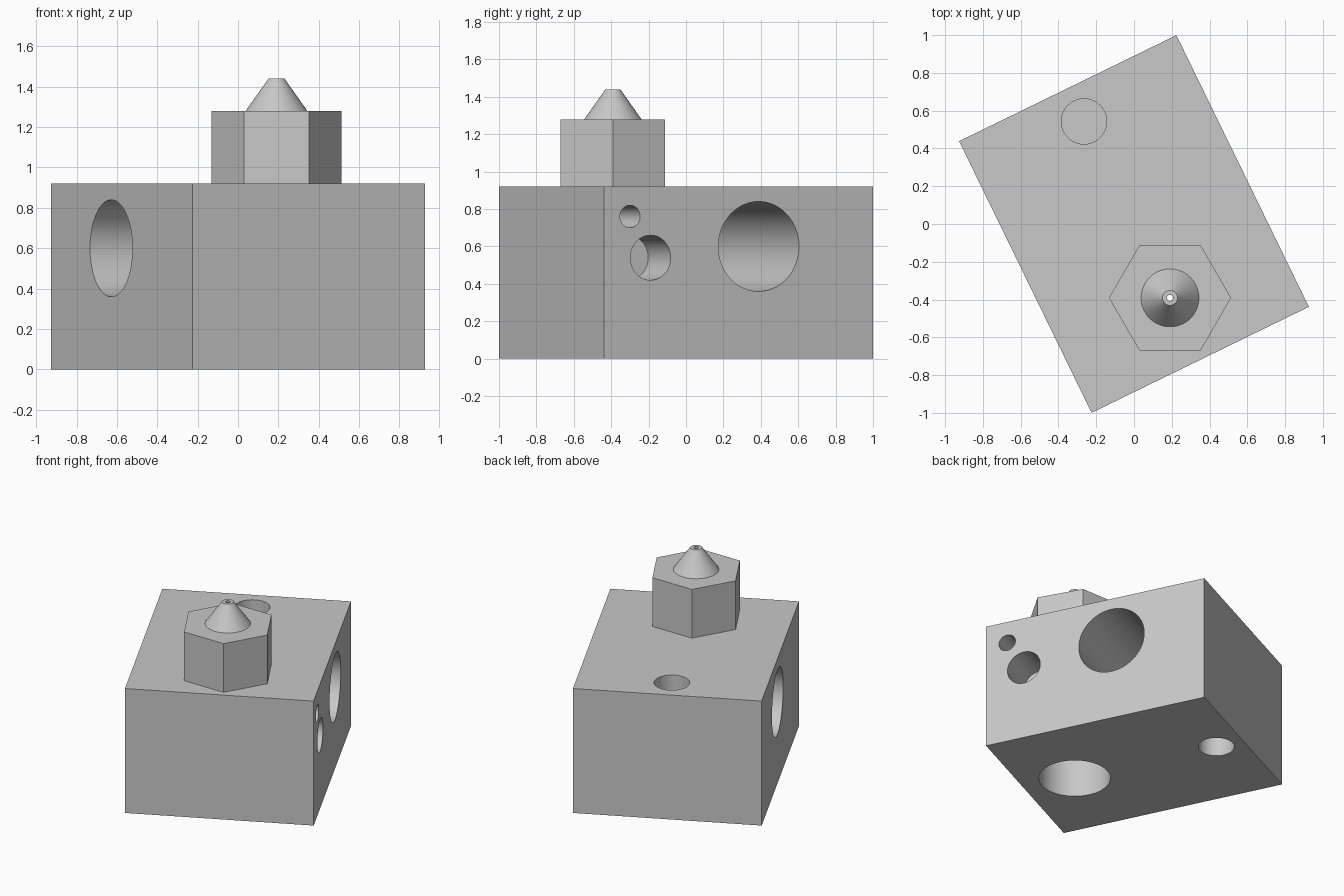
import bpy
import bmesh
from math import radians, cos, sin
from mathutils import Matrix, Vector

cube = bpy.data.objects.get("Cube")
if cube:
    bpy.data.objects.remove(cube, do_unlink=True)

metal = bpy.data.materials.new("light grey metal")
metal.use_nodes = True
GREY = (0.58, 0.58, 0.58, 1)
metal.diffuse_color = GREY
metal.node_tree.nodes["Principled BSDF"].inputs["Base Color"].default_value = GREY

TURN = radians(26)          # block is turned about the vertical
WIDTH, LENGTH, HEIGHT = 1.28, 1.60, 0.92
NOZZLE_V = -0.435           # nozzle position along the block
HEX_TOP, TIP_TOP = 1.28, 1.44
BORE, ORIFICE = 0.08, 0.016


def new_object(name, bm):
    bmesh.ops.recalc_face_normals(bm, faces=bm.faces)
    mesh = bpy.data.meshes.new(name)
    bm.to_mesh(mesh)
    bm.free()
    mesh.materials.append(metal)
    obj = bpy.data.objects.new(name, mesh)
    bpy.context.collection.objects.link(obj)
    return obj


def frustum(name, start, end, r1, r2=None, sides=64):
    """Solid prism or cone between two points, first corner on +x when upright."""
    start, end = Vector(start), Vector(end)
    axis = end - start
    spin = Vector((0, 0, 1)).rotation_difference(axis).to_matrix()
    bm = bmesh.new()
    rings = []
    for base, r in ((start, r1), (end, r1 if r2 is None else r2)):
        angles = [radians(360 * i / sides) for i in range(sides)]
        rings.append([bm.verts.new(base + spin @ Vector((r * cos(a), r * sin(a), 0)))
                      for a in angles])
    low, high = rings
    bm.faces.new(low[::-1])
    bm.faces.new(high)
    for i in range(sides):
        j = (i + 1) % sides
        bm.faces.new((low[i], low[j], high[j], high[i]))
    return new_object(name, bm)


def drill(target, start, end, radius):
    cutter = frustum("drill", start, end, radius)
    cutter.hide_render = True
    mod = target.modifiers.new("hole", "BOOLEAN")
    mod.operation, mod.solver, mod.object = "DIFFERENCE", "EXACT", cutter
    bpy.context.view_layer.objects.active = target
    bpy.ops.object.modifier_apply(modifier=mod.name)
    bpy.data.objects.remove(cutter, do_unlink=True)


# Block, drilled while square to the axes
bm = bmesh.new()
bmesh.ops.create_cube(bm, size=1, matrix=Matrix.Translation((0, 0, HEIGHT / 2))
                      @ Matrix.Diagonal((WIDTH, LENGTH, HEIGHT, 1)))
block = new_object("heater_block", bm)
side = WIDTH / 2

# Cartridge hole right through, then two blind holes in the side
drill(block, (-1, 0.12, 0.6), (1, 0.12, 0.6), 0.24)
for v, z, radius, depth in ((-0.523, 0.54, 0.12, 0.275), (-0.645, 0.76, 0.06, 0.40)):
    drill(block, (side - depth, v, z), (1, v, z), radius)

# Blind screw holes above and below
drill(block, (0, 0.604, HEIGHT - 0.4), (0, 0.604, 1.2), 0.12)
drill(block, (0, 0.604, -0.2), (0, 0.604, 0.4), 0.12)

# Stepped feed hole beneath the nozzle
drill(block, (0, NOZZLE_V, -0.2), (0, NOZZLE_V, 0.44), 0.24)
drill(block, (0, NOZZLE_V, 0.3), (0, NOZZLE_V, 1.2), BORE)
block.rotation_euler.z = TURN

# Hexagonal nozzle body and conical tip
x, y = -NOZZLE_V * sin(TURN), NOZZLE_V * cos(TURN)
body = frustum("nozzle_hex", (x, y, HEIGHT), (x, y, HEX_TOP), 0.323, sides=6)
drill(body, (x, y, HEIGHT - 0.1), (x, y, HEX_TOP + 0.1), BORE)
tip = frustum("nozzle_tip", (x, y, HEX_TOP), (x, y, TIP_TOP), 0.153, 0.04)
drill(tip, (x, y, HEX_TOP - 0.1), (x, y, TIP_TOP + 0.1), ORIFICE)

# Round walls smooth, edges crisp
for obj in bpy.context.selected_objects:
    obj.select_set(False)
for obj in (block, body, tip):
    obj.select_set(True)
bpy.context.view_layer.objects.active = block
bpy.ops.object.shade_smooth_by_angle(angle=radians(30))
